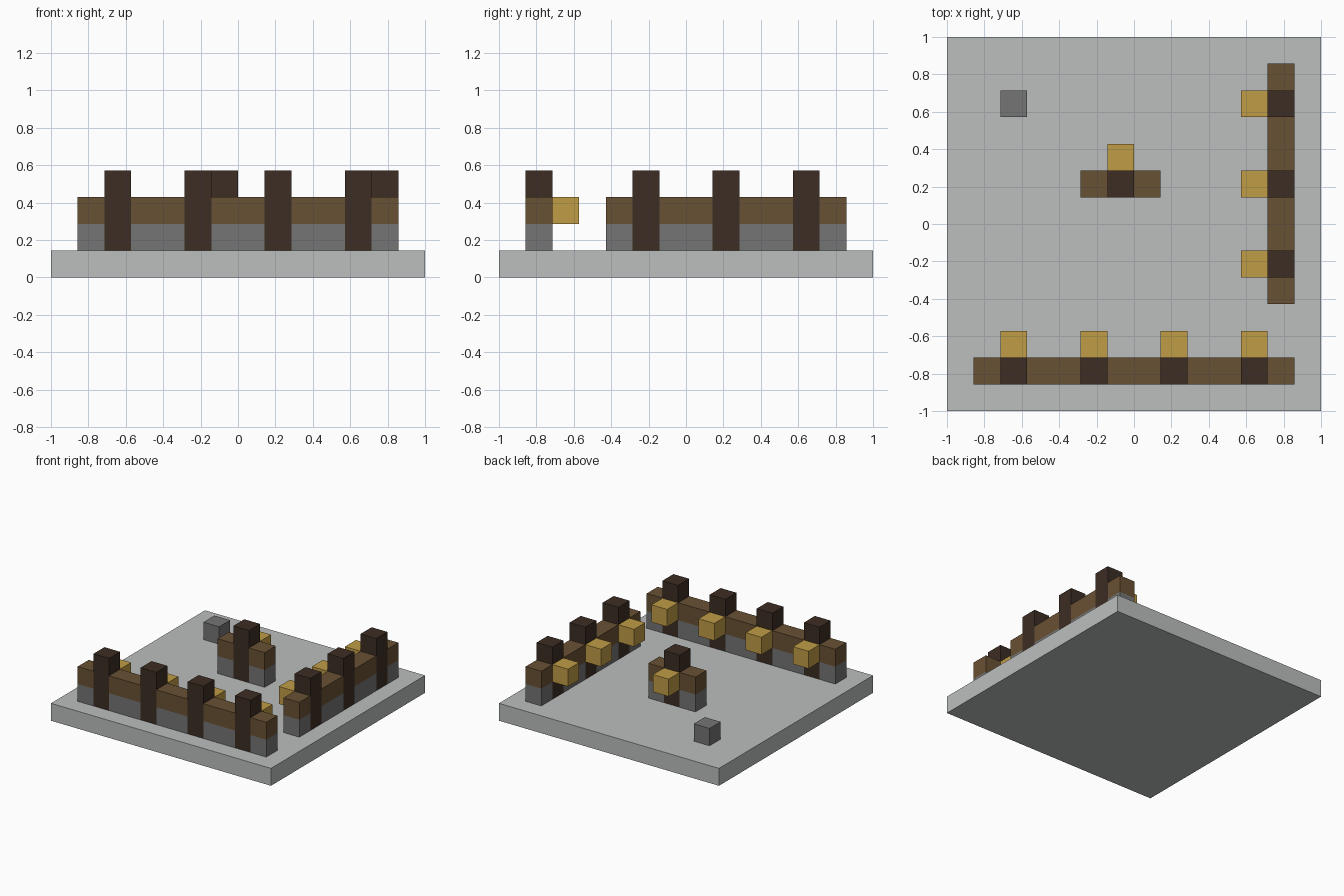
import bpy
from mathutils import Vector

if "Cube" in bpy.data.objects:
    bpy.data.objects.remove(bpy.data.objects["Cube"], do_unlink=True)

U = 1 / 7  # one block; the base is 14 blocks wide


def material(name, rgb):
    linear = [((c / 255 + 0.055) / 1.055) ** 2.4 for c in rgb]
    mat = bpy.data.materials.new(name)
    mat.use_nodes = True
    mat.diffuse_color = (*linear, 1)
    mat.node_tree.nodes["Principled BSDF"].inputs["Base Color"].default_value = (*linear, 1)
    return mat


pale_stone = material("pale stone", (187, 191, 190))
grey_stone = material("grey stone", (117, 117, 117))
brown_wood = material("brown wood", (105, 81, 52))
dark_wood = material("dark wood", (60, 45, 36))
golden = material("golden", (192, 156, 69))


def box(name, low, high, mat):
    """Box between two corners given in block units."""
    low, high = Vector(low) * U, Vector(high) * U
    bpy.ops.mesh.primitive_cube_add(size=1, location=(low + high) / 2)
    obj = bpy.context.object
    obj.name = name
    obj.scale = high - low
    bpy.ops.object.transform_apply(location=False, rotation=False, scale=True)
    obj.data.materials.append(mat)
    return obj


def wall(name, start, end, posts, side, along_y=False, inward=1):
    """Wall one block thick: stone footing, wooden rail, posts and lamps."""
    def part(label, a, b, c, z0, z1, mat):
        low, high = ((c, a), (c + 1, b)) if along_y else ((a, c), (b, c + 1))
        box(f"{name}_{label}", (*low, z0), (*high, z1), mat)

    # footing and rail fill the gaps between posts
    edges = [start] + [e for p in posts for e in (p, p + 1)] + [end]
    for a, b in zip(edges[::2], edges[1::2]):
        part("footing", a, b, side, 1, 2, grey_stone)
        part("rail", a, b, side, 2, 3, brown_wood)
    # tall posts, each with a lamp block on the inner face
    for p in posts:
        part("post", p, p + 1, side, 1, 4, dark_wood)
        part("lamp", p, p + 1, side + inward, 2, 3, golden)


# ground slab
box("base_slab", (-7, -7, 0), (7, 7, 1), pale_stone)

# walls
wall("front_wall", -6, 6, [-5, -2, 1, 4], -6)
wall("left_wall", -3, 6, [-2, 1, 4], 5, along_y=True, inward=-1)
wall("middle_wall", -2, 1, [-1], 1)

# lone stone block
box("stone_block", (-5, 4, 1), (-4, 5, 2), grey_stone)
